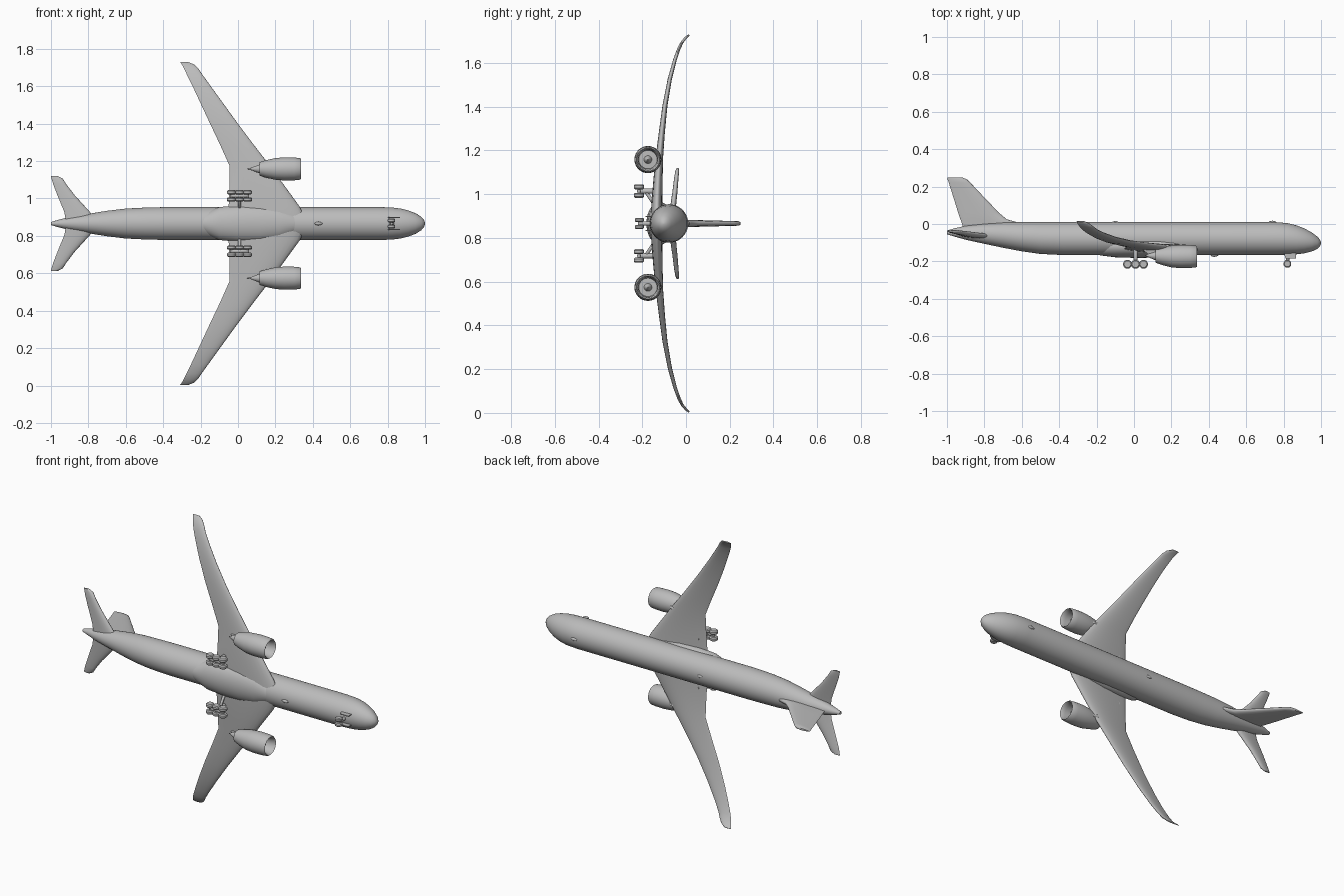
import bpy, bmesh, math
from mathutils import Vector

ZC = 0.866  # height of the fuselage axis; the wings span along z, the fin points to +y

grey = bpy.data.materials.new("light grey")
grey.diffuse_color = (0.5, 0.5, 0.5, 1)


def loft(name, rings, angle=40):
    """Skin a list of closed rings and cap both ends."""
    bm = bmesh.new()
    vs = [[bm.verts.new(p) for p in r] for r in rings]
    n = len(vs[0])
    for a, b in zip(vs, vs[1:]):
        for i in range(n):
            j = (i + 1) % n
            bm.faces.new((a[i], a[j], b[j], b[i]))
    bm.faces.new(vs[0])
    bm.faces.new(vs[-1])
    bmesh.ops.recalc_face_normals(bm, faces=bm.faces)
    me = bpy.data.meshes.new(name)
    bm.to_mesh(me)
    bm.free()
    ob = bpy.data.objects.new(name, me)
    bpy.context.collection.objects.link(ob)
    me.materials.append(grey)
    bpy.ops.object.select_all(action='DESELECT')
    ob.select_set(True)
    bpy.context.view_layer.objects.active = ob
    bpy.ops.object.shade_smooth_by_angle(angle=math.radians(angle))
    return ob


def body(name, secs, z=ZC, n=40):
    """Elliptical sections along x: (x, centre y, half height, half width)."""
    tau = 2 * math.pi
    return loft(name, [[(x, y + ry * math.cos(tau * i / n), z + rz * math.sin(tau * i / n))
                        for i in range(n)] for x, y, ry, rz in secs])


def foil(name, secs, place, n=20):
    """Foil sections (span, leading x, trailing x, offset, thickness, tilt)."""
    rings = []
    for s, le, te, off, t, tilt in secs:
        ring = []
        for i in range(n):
            a = 2 * math.pi * i / n
            u = (1 - math.cos(a)) / 2
            h = t * 0.62 * math.sin(a) * (1 - 0.65 * u)
            ring.append(place(le + (te - le) * u, s - h * math.sin(tilt), off + h * math.cos(tilt)))
        rings.append(ring)
    return loft(name, rings, 60)


def rod(name, a, b, r, n=16):
    """Cylinder with slightly bevelled ends from a to b."""
    a, b = Vector(a), Vector(b)
    d = (b - a).normalized()
    u = d.orthogonal().normalized()
    v = d.cross(u)
    e = min(r * 0.3, (b - a).length * 0.25)
    stops = [(a, r * 0.75), (a + d * e, r), (b - d * e, r), (b, r * 0.75)]
    return loft(name, [[c + (u * math.cos(k * 2 * math.pi / n) + v * math.sin(k * 2 * math.pi / n)) * q
                        for k in range(n)] for c, q in stops])


# Fuselage
body("fuselage", [
    (-1.0, -0.045, 0.010, 0.008), (-0.96, -0.045, 0.022, 0.020), (-0.9, -0.047, 0.037, 0.035),
    (-0.8, -0.052, 0.054, 0.052), (-0.7, -0.059, 0.068, 0.068), (-0.6, -0.068, 0.078, 0.080),
    (-0.5, -0.075, 0.085, 0.085), (-0.38, -0.078, 0.088, 0.088), (0.2, -0.078, 0.088, 0.088),
    (0.75, -0.078, 0.088, 0.088), (0.82, -0.080, 0.085, 0.086), (0.87, -0.085, 0.077, 0.080),
    (0.91, -0.090, 0.067, 0.070), (0.95, -0.096, 0.051, 0.055), (0.98, -0.100, 0.033, 0.036),
    (0.994, -0.101, 0.018, 0.020), (1.0, -0.102, 0.004, 0.004)])

# Belly fairing between the wing roots
body("belly_fairing", [
    (-0.24, -0.12, 0.030, 0.020), (-0.18, -0.12, 0.048, 0.055), (-0.1, -0.12, 0.058, 0.088),
    (0.0, -0.12, 0.061, 0.097), (0.12, -0.12, 0.060, 0.098), (0.22, -0.12, 0.055, 0.088),
    (0.3, -0.12, 0.047, 0.060), (0.36, -0.12, 0.030, 0.020)])

# Wings, tailplanes, engines and main gear on both sides
WING = [
    (0.03, 0.36, -0.06, -0.133, 0.060, 0), (0.09, 0.33, -0.05, -0.133, 0.055, 0.02),
    (0.20, 0.25, -0.046, -0.128, 0.046, 0.04), (0.31, 0.170, -0.046, -0.121, 0.037, 0.08),
    (0.42, 0.085, -0.095, -0.110, 0.030, 0.12), (0.54, -0.005, -0.152, -0.096, 0.025, 0.15),
    (0.66, -0.092, -0.208, -0.074, 0.021, 0.22), (0.75, -0.157, -0.250, -0.050, 0.018, 0.30),
    (0.80, -0.193, -0.275, -0.032, 0.016, 0.45), (0.83, -0.213, -0.289, -0.017, 0.014, 0.65),
    (0.85, -0.235, -0.300, 0.000, 0.012, 0.8), (0.862, -0.265, -0.309, 0.014, 0.008, 0.8)]
TAILPLANE = [
    (0.01, -0.75, -0.92, -0.065, 0.030, 0), (0.06, -0.79, -0.928, -0.061, 0.030, 0),
    (0.15, -0.872, -0.965, -0.050, 0.025, 0), (0.21, -0.918, -0.988, -0.044, 0.022, 0),
    (0.24, -0.937, -0.997, -0.040, 0.019, 0), (0.253, -0.962, -1.0, -0.038, 0.010, 0)]
PYLON = [(-0.175, 0.27, 0.09, 0, 0.024, 0), (-0.14, 0.25, 0.05, 0, 0.024, 0),
         (-0.11, 0.18, 0.03, 0, 0.020, 0)]
NACELLE = [  # spinner, fan face, intake lip, cowl, nozzle and plug
    (0.308, 0.001), (0.296, 0.010), (0.275, 0.018), (0.274, 0.042), (0.31, 0.045), (0.330, 0.048),
    (0.338, 0.053), (0.330, 0.058), (0.30, 0.061), (0.25, 0.062), (0.20, 0.058), (0.15, 0.047),
    (0.115, 0.036), (0.116, 0.024), (0.09, 0.014), (0.06, 0.002)]
for side, s in (("right", 1), ("left", -1)):
    foil("wing_" + side, WING, lambda x, sp, o: (x, o, ZC + s * sp), 28)
    foil("tailplane_" + side, TAILPLANE, lambda x, sp, o: (x, o, ZC + s * sp))
    ez = ZC + s * 0.292
    body("engine_" + side, [(x, -0.174 + 0.04 * max(0, 0.2 - x), r, r) for x, r in NACELLE], ez, 32)
    foil("engine_pylon_" + side, PYLON, lambda x, sp, o: (x, sp, ez + o))

    gz = ZC + s * 0.148
    for i, x in enumerate((-0.035, 0.008, 0.051)):
        rod(f"main_axle_{side}_{i}", (x, -0.215, gz - 0.025), (x, -0.215, gz + 0.025), 0.007)
        for k in (-1, 1):
            rod(f"main_wheel_{side}_{i}_{k}", (x, -0.215, gz + k * 0.008),
                (x, -0.215, gz + k * 0.031), 0.024, 20)
    rod("main_bogie_" + side, (-0.035, -0.215, gz), (0.051, -0.215, gz), 0.009)
    rod("main_strut_" + side, (0.008, -0.215, gz), (0.008, -0.12, gz), 0.012)
    rod("main_brace_" + side, (0.008, -0.185, gz), (0.008, -0.14, ZC + s * 0.08), 0.008)

# Tail fin with a fillet at its foot
foil("tail_fin", [
    (-0.03, -0.60, -0.91, 0, 0.036, 0), (0.008, -0.62, -0.922, 0, 0.036, 0),
    (0.025, -0.68, -0.928, 0, 0.035, 0), (0.06, -0.722, -0.940, 0, 0.033, 0),
    (0.15, -0.808, -0.968, 0, 0.028, 0), (0.22, -0.874, -0.990, 0, 0.024, 0),
    (0.24, -0.895, -0.997, 0, 0.022, 0), (0.249, -0.92, -0.998, 0, 0.012, 0)],
    lambda x, sp, o: (x, sp, ZC + o))

# Nose gear with its open doors
for k in (-1, 1):
    rod(f"nose_wheel_{k}", (0.82, -0.213, ZC + k * 0.006), (0.82, -0.213, ZC + k * 0.026), 0.021, 20)
    loft(f"nose_gear_door_{k}", [[(x, y, ZC + k * z) for x, y in
         ((0.80, -0.15), (0.865, -0.15), (0.865, -0.185), (0.81, -0.185))] for z in (0.029, 0.034)])
rod("nose_axle", (0.82, -0.213, ZC - 0.02), (0.82, -0.213, ZC + 0.02), 0.006)
rod("nose_strut", (0.82, -0.213, ZC), (0.825, -0.14, ZC), 0.010)

# Small antenna blisters
for name, x, y in (("top_antenna", 0.74, 0.008), ("rear_top_antenna", -0.1, 0.006), ("belly_antenna", 0.43, -0.166)):
    body(name, [(x + d, y, r, r) for d, r in ((-0.022, 0.001), (-0.014, 0.007), (0, 0.010),
                                              (0.014, 0.007), (0.022, 0.001))], ZC, 12)
